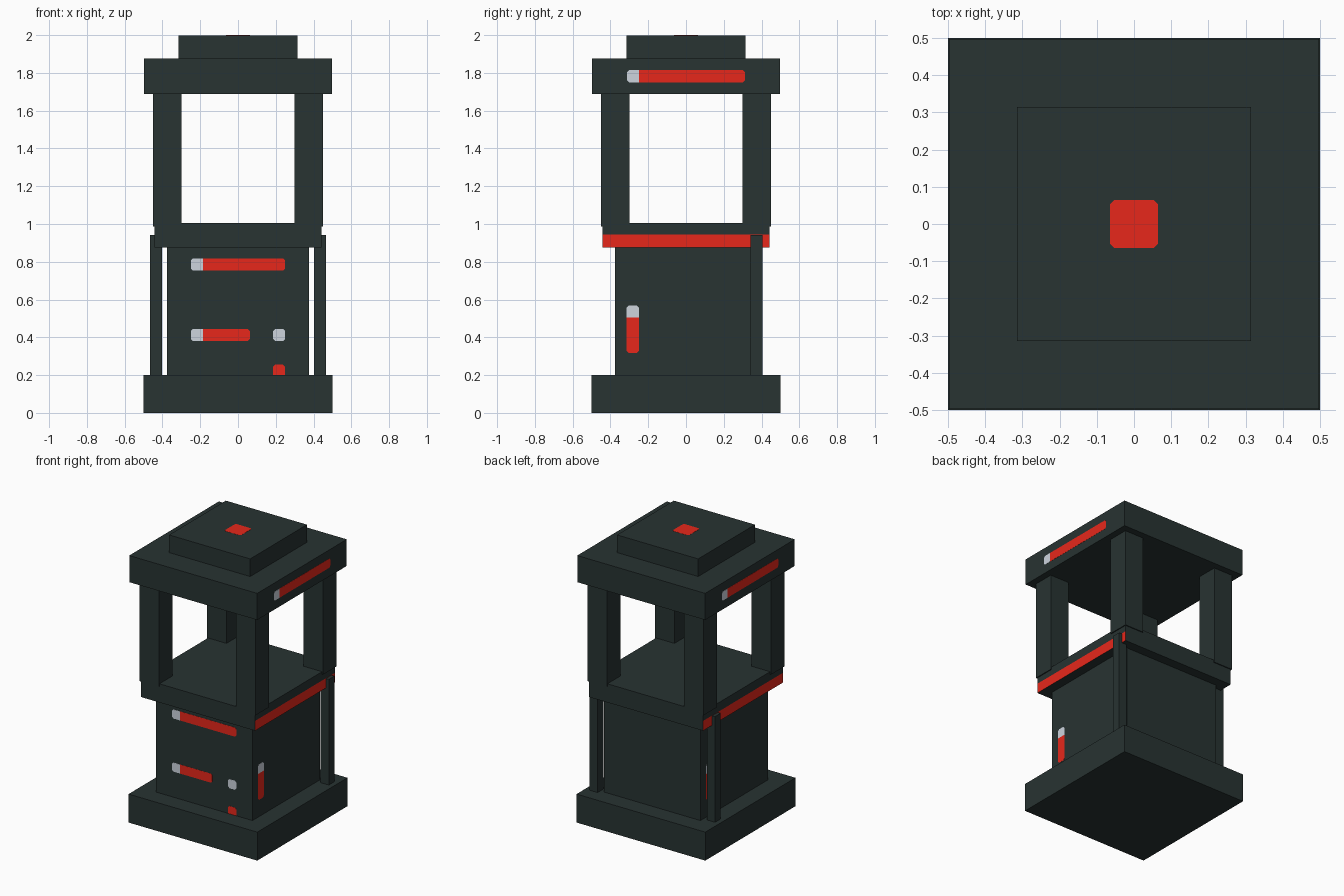
import bpy, bmesh
from mathutils import Vector, Matrix

if "Cube" in bpy.data.objects:
    bpy.data.objects.remove(bpy.data.objects["Cube"])


def material(name, colour):
    m = bpy.data.materials.new(name)
    m.use_nodes = True
    m.diffuse_color = (*colour, 1)
    m.node_tree.nodes["Principled BSDF"].inputs["Base Color"].default_value = (*colour, 1)
    return m


DARK = material("dark slate", (0.021, 0.033, 0.032))
RED = material("signal red", (0.81, 0.021, 0.011))
PALE = material("pale grey", (0.61, 0.66, 0.73))


def finish(name, bm, *mats):
    bmesh.ops.recalc_face_normals(bm, faces=bm.faces)
    mesh = bpy.data.meshes.new(name)
    bm.to_mesh(mesh)
    bm.free()
    for m in mats:
        mesh.materials.append(m)
    obj = bpy.data.objects.new(name, mesh)
    bpy.context.collection.objects.link(obj)
    return obj


def box_mesh(lo, hi):
    lo, hi = Vector(lo), Vector(hi)
    bm = bmesh.new()
    bmesh.ops.create_cube(bm, size=1, matrix=Matrix.Translation((lo + hi) / 2)
                          @ Matrix.Diagonal((*(hi - lo), 1)))
    return bm


def slab(name, half, z0, z1):
    return finish(name, box_mesh((-half, -half, z0), (half, half, z1)), DARK)


def plate(name, start, u, v, length, width, head=0, colour=RED):
    """Thin bar with clipped corners; the first 'head' of its length is pale."""
    c, lift = 0.011, 0.001
    u, v, start = Vector(u), Vector(v), Vector(start)
    w = width / 2
    outline = [(0, c - w), (c, -w), (length - c, -w), (length, c - w),
               (length, w - c), (length - c, w), (c, w), (0, w - c)]
    bm = bmesh.new()
    face = bm.faces.new([bm.verts.new(start + u * a + v * b) for a, b in outline])
    out = bmesh.ops.extrude_face_region(bm, geom=[face])
    for vert in [g for g in out["geom"] if isinstance(g, bmesh.types.BMVert)]:
        vert.co += u.cross(v) * lift
    if head:
        bmesh.ops.bisect_plane(bm, geom=bm.verts[:] + bm.edges[:] + bm.faces[:],
                               plane_co=start + u * head, plane_no=u)
        for f in bm.faces:
            f.material_index = int((f.calc_center_median() - start).dot(u) < head)
    return finish(name, bm, colour, PALE)


# Stacked square blocks
BODY, CAP = 0.375, 0.497
slab("base", 0.5, 0, 0.2)
slab("body", BODY, 0.2, 0.875)
slab("roof", CAP, 1.688, 1.875)
slab("roof_pad", 0.315, 1.875, 1.999)

# Collar with a red lower band on its two sides
band_top = 0.944
bm = box_mesh((-0.443, -0.443, 0.875), (0.443, 0.443, 1.006))
bmesh.ops.bisect_plane(bm, geom=bm.verts[:] + bm.edges[:] + bm.faces[:],
                       plane_co=(0, 0, band_top), plane_no=(0, 0, 1))
bm.normal_update()
for f in bm.faces:
    f.material_index = int(abs(f.normal.x) > 0.9 and f.calc_center_median().z < band_top)
finish("collar", bm, DARK, RED)

# Four roof pillars and two slim rear posts, the right post set further forward
for sx, side, post_y in ((1, "left", 0.342), (-1, "right", 0.28)):
    for sy, end in ((1, "rear"), (-1, "front")):
        xs, ys = sorted((sx * 0.3, sx * 0.45)), sorted((sy * 0.3, sy * 0.45))
        finish(f"pillar_{end}_{side}",
               box_mesh((xs[0], ys[0], 0.987), (xs[1], ys[1], 1.688)), DARK)
    xs = sorted((sx * 0.403, sx * 0.466))
    finish(f"rear_post_{side}",
           box_mesh((xs[0], post_y, 0.2), (xs[1], post_y + 0.063, 0.942)), DARK)

# Front markings
X, Y, Z = Vector((1, 0, 0)), Vector((0, 1, 0)), Vector((0, 0, 1))
W = 0.064
plate("front_upper_bar", (-0.25, -BODY, 0.785), X, Z, 0.5, W, W)
plate("front_lower_bar", (-0.25, -BODY, 0.412), X, Z, 0.313, W, W)
plate("front_pale_button", (0.186, -BODY, 0.412), X, Z, W, W, colour=PALE)
plate("front_red_button", (0.186, -BODY, 0.223), X, Z, W, W)

# Side markings, turned half a circle from one side to the other
for s, side in ((1, "left"), (-1, "right")):
    plate(f"roof_bar_{side}", (s * CAP, -s * 0.313, 1.782), Y * s, Z, 0.626, W, W)
    plate(f"body_bar_{side}", (s * BODY, -s * 0.282, 0.568), -Z, Y * s, 0.25, W, W)

# Roof button
plate("roof_button", (-0.064, 0, 1.999), X, Y, 0.128, 0.128)
